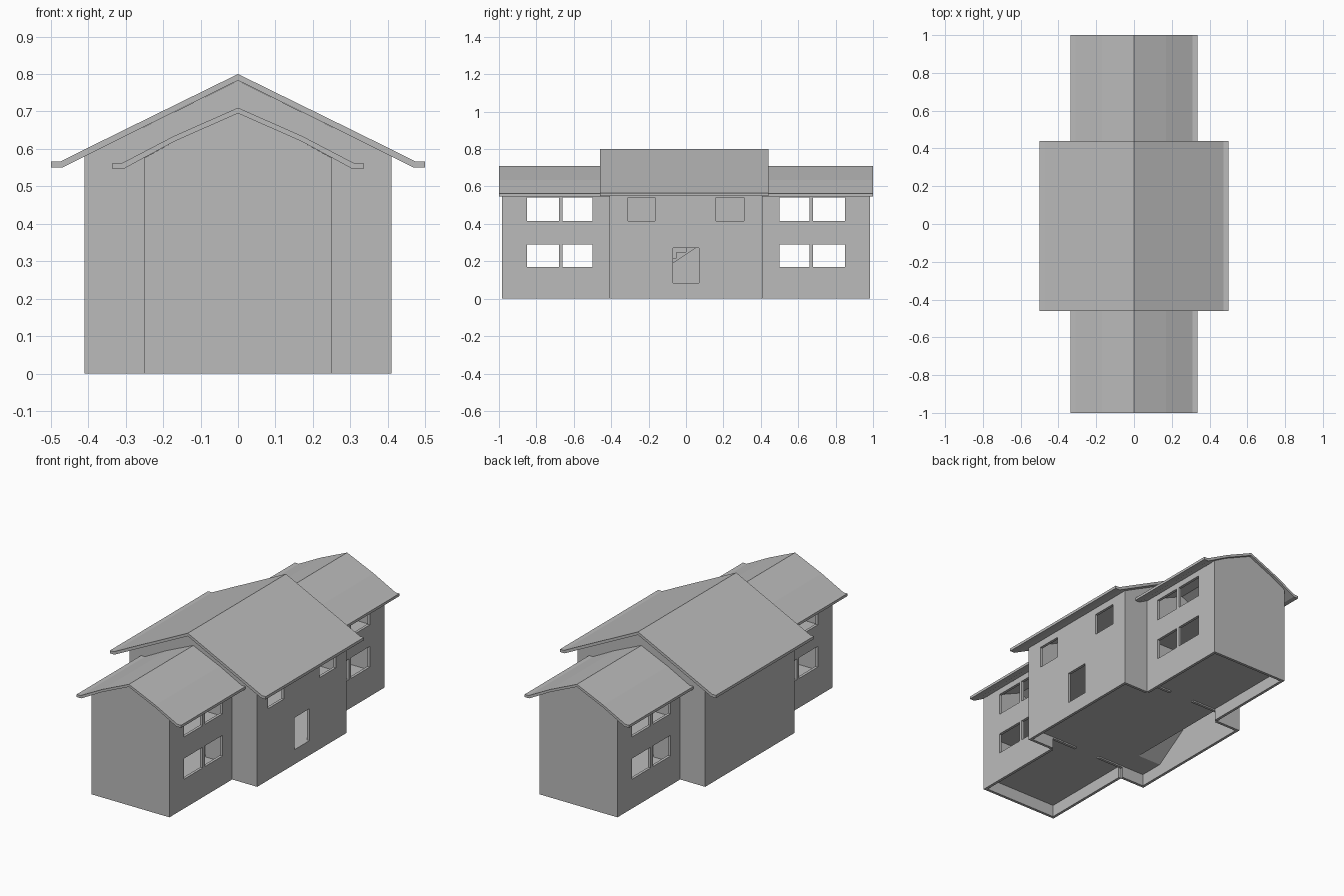
import bpy, bmesh

if "Cube" in bpy.data.objects:
    bpy.data.objects.remove(bpy.data.objects["Cube"])

T = 0.016            # wall thickness
plaster = bpy.data.materials.new("plain_grey")
plaster.diffuse_color = (0.5, 0.5, 0.5, 1)
plaster.use_nodes = True
plaster.node_tree.nodes["Principled BSDF"].inputs["Base Color"].default_value = plaster.diffuse_color


def finish(name, bm):
    bmesh.ops.recalc_face_normals(bm, faces=bm.faces[:])
    me = bpy.data.meshes.new(name)
    bm.to_mesh(me)
    bm.free()
    me.materials.append(plaster)
    ob = bpy.data.objects.new(name, me)
    bpy.context.collection.objects.link(ob)
    return ob


def extrude(bm, faces, vec):
    geo = bmesh.ops.extrude_face_region(bm, geom=faces)["geom"]
    bmesh.ops.translate(bm, vec=vec, verts=[v for v in geo if isinstance(v, bmesh.types.BMVert)])


def prism(name, polys, axis, a, b):
    """Extrude 2D outlines along x ('x': points are y,z) or y ('y': points are x,z)."""
    bm = bmesh.new()
    for pts in polys:
        if axis == 'x':
            vs = [bm.verts.new((a, p, q)) for p, q in pts]
            vec = (b - a, 0, 0)
        else:
            vs = [bm.verts.new((p, a, q)) for p, q in pts]
            vec = (0, b - a, 0)
        extrude(bm, [bm.faces.new(vs)], vec)
    return finish(name, bm)


def panel(name, rect, holes, place, vec):
    """Flat panel with rectangular holes, given thickness vec."""
    u0, v0, u1, v1 = rect
    us = sorted({u0, u1, *[h[0] for h in holes], *[h[2] for h in holes]})
    vs = sorted({v0, v1, *[h[1] for h in holes], *[h[3] for h in holes]})
    bm = bmesh.new()
    grid = {(u, v): bm.verts.new(place(u, v)) for u in us for v in vs}
    for a, b in zip(us, us[1:]):
        for c, d in zip(vs, vs[1:]):
            mu, mv = (a + b) / 2, (c + d) / 2
            if not any(h[0] < mu < h[2] and h[1] < mv < h[3] for h in holes):
                bm.faces.new([grid[a, c], grid[b, c], grid[b, d], grid[a, d]])
    bmesh.ops.delete(bm, geom=[v for v in bm.verts if not v.link_faces], context='VERTS')
    extrude(bm, bm.faces[:], vec)
    return finish(name, bm)


def side_wall(name, x, y0, y1, top, holes):
    inward = -T if x > 0 else T
    return panel(name, (y0, 0, y1, top), holes, lambda u, v: (x, u, v), (inward, 0, 0))


def slab(name, rect, z, holes=()):
    return panel(name, rect, list(holes), lambda u, v: (u, v, z), (0, 0, -0.015))


def roof(name, top, under, y0, y1):
    """Half outlines from ridge to eave, mirrored into a bent gable sheet."""
    upper = [(-x, z) for x, z in reversed(top[1:])] + top
    lower = list(reversed(under)) + [(-x, z) for x, z in under[1:]]
    return prism(name, [upper + lower], 'y', y0, y1)


# Roofs
roof("main_roof", [(0, .80), (.33, .638), (.475, .566), (.50, .566)],
     [(0, .783), (.33, .620), (.47, .55), (.50, .55)], -.46, .44)
for s, n in ((-1, "front"), (1, "rear")):
    roof(n + "_wing_roof", [(0, .71), (.17, .635), (.31, .562), (.335, .562)],
         [(0, .695), (.17, .620), (.305, .547), (.335, .547)], *sorted((s * .41, s * 1.0)))

# Main block side walls: windows and door only on the right
side_wall("main_right_wall", .41, -.41, .41, .58,
          [(-.31, .415, -.165, .54), (.16, .415, .31, .54), (-.07, .085, .07, .27)])
side_wall("main_left_wall", -.41, -.41, .41, .58, [])

# Wing walls with paired windows on both floors
for s, n in ((-1, "front"), (1, "rear")):
    holes = []
    for a, b in ((.50, .66), (.68, .85)):
        for c, d in ((.17, .29), (.415, .54)):
            lo, hi = sorted((s * a, s * b))
            holes.append((lo, c, hi, d))
    for x, side in ((-.25, "left"), (.25, "right")):
        side_wall(f"{n}_wing_{side}_wall", x, *sorted((s * .41, s * .985)), .575, holes)
    prism(n + "_wing_gable", [[(-.25, 0), (.25, 0), (.25, .576), (.17, .62),
                               (0, .695), (-.17, .62), (-.25, .576)]],
          'y', s * .985, s * (.985 - T))
    # Main gable wall with doorways leading into the wing
    half = [(.08, .062), (.25, .062), (.25, 0), (.41, 0), (.41, .58), (.33, .62), (.08, .743)]
    prism(n + "_main_gable", [half, [(-x, z) for x, z in half],
                              [(-.08, .27), (.08, .27), (.08, .35), (-.08, .35)],
                              [(-.08, .54), (.08, .54), (.08, .743), (0, .783), (-.08, .743)]],
          'y', s * .41, s * (.41 - T))
    # Wing floors
    for z, lvl in ((.085, "ground"), (.35, "upper")):
        slab(f"{n}_wing_{lvl}_floor", (-.245, min(s * .40, s * .98), .245, max(s * .40, s * .98)), z)

# Main floors with a stair opening along the left wall
slab("main_ground_floor", (-.40, -.40, .40, .40), .085, [(-.396, -.25, -.245, .396)])
slab("main_upper_floor", (-.40, -.40, .40, .40), .35, [(-.396, -.25, -.245, .15)])

# Staircase with stepped top and sloping underside
N = 8
dy, dz = .40 / N, .265 / N
steps = [(-.25, .07)]
for i in range(N):
    steps += [(-.25 + i * dy, .085 + (i + 1) * dz), (-.25 + (i + 1) * dy, .085 + (i + 1) * dz)]
steps.append((.15, .335))
prism("staircase", [steps], 'x', -.395, -.245)
